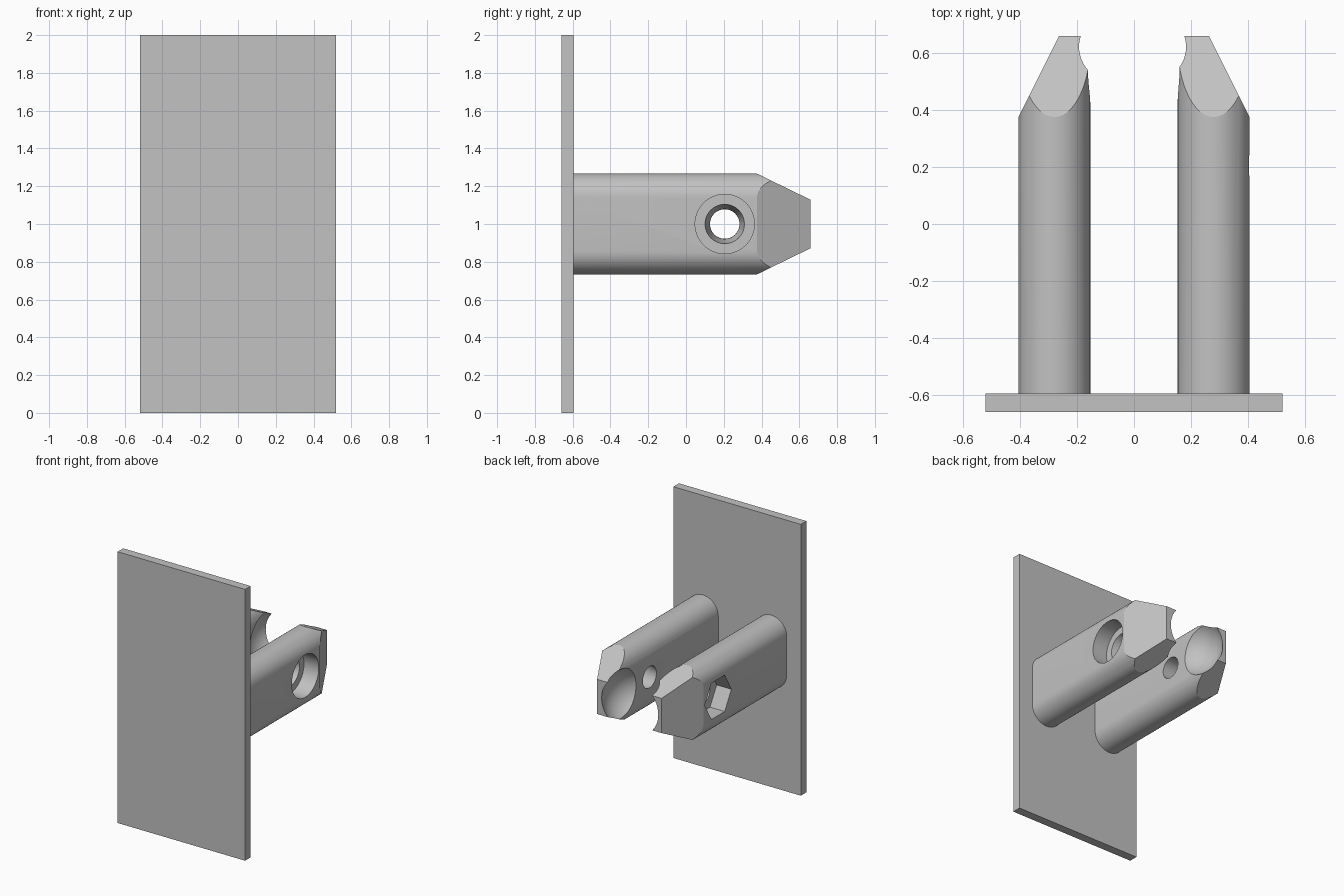
import bpy, bmesh, math
from mathutils import Vector, Matrix

if "Cube" in bpy.data.objects:
    bpy.data.objects.remove(bpy.data.objects["Cube"], do_unlink=True)

grey = bpy.data.materials.new("plain grey")
grey.use_nodes = True
colour = (0.54, 0.54, 0.54, 1)
grey.diffuse_color = colour
grey.node_tree.nodes["Principled BSDF"].inputs["Base Color"].default_value = colour

BACK, TIP = -0.61, 0.66      # prong ends along y
CX, RAD, HALF_FLAT = 0.279, 0.126, 0.141
HOLE_Y = 0.205


def make_object(name, bm):
    bmesh.ops.recalc_face_normals(bm, faces=bm.faces[:])
    mesh = bpy.data.meshes.new(name)
    bm.to_mesh(mesh)
    bm.free()
    mesh.materials.append(grey)
    obj = bpy.data.objects.new(name, mesh)
    bpy.context.collection.objects.link(obj)
    return obj


def activate(obj):
    bpy.ops.object.select_all(action='DESELECT')
    obj.select_set(True)
    bpy.context.view_layer.objects.active = obj


def slice_off(bm, point, normal):
    geom = bm.verts[:] + bm.edges[:] + bm.faces[:]
    cut = bmesh.ops.bisect_plane(bm, geom=geom, plane_co=point,
                                 plane_no=normal, clear_outer=True)
    edges = [e for e in cut["geom_cut"] if isinstance(e, bmesh.types.BMEdge)]
    bmesh.ops.edgeloop_fill(bm, edges=edges)


def bore(side, x_in, x_out, r_in, r_out, segments=64, turn=0.0):
    """Round, conical or six-sided cutter running outward along x."""
    bm = bmesh.new()
    bmesh.ops.create_cone(bm, cap_ends=True, segments=segments,
                          radius1=r_in, radius2=r_out, depth=x_out - x_in)
    mat = (Matrix.Translation((side * (x_in + x_out) / 2, HOLE_Y, 1))
           @ Matrix.Rotation(side * math.pi / 2, 4, 'Y')
           @ Matrix.Rotation(turn, 4, 'Z'))
    bmesh.ops.transform(bm, matrix=mat, verts=bm.verts[:])
    return make_object("bore_cutter", bm)


def dish(side, rim, radius=0.22):
    """Ball cutter that leaves a round hollow on the inner face."""
    bm = bmesh.new()
    bmesh.ops.create_uvsphere(bm, u_segments=64, v_segments=40, radius=radius)
    x = CX - RAD - math.sqrt(radius ** 2 - rim ** 2)
    bmesh.ops.translate(bm, verts=bm.verts[:], vec=(side * x, 0.55, 1))
    return make_object("dish_cutter", bm)


def prong(name, side, cutters):
    # Upright slot-shaped section drawn along y
    bm = bmesh.new()
    ring = []
    steps = 24
    for sign in (1, -1):
        for i in range(steps + 1):
            a = math.pi * i / steps
            ring.append(bm.verts.new((side * CX + sign * RAD * math.cos(a), BACK,
                                      1 + sign * (HALF_FLAT + RAD * math.sin(a)))))
    face = bm.faces.new(ring)
    ext = bmesh.ops.extrude_face_region(bm, geom=[face])
    moved = [v for v in ext["geom"] if isinstance(v, bmesh.types.BMVert)]
    bmesh.ops.translate(bm, verts=moved, vec=(0, TIP - BACK, 0))
    bmesh.ops.recalc_face_normals(bm, faces=bm.faces[:])
    # Tapered tip: outer side, top and bottom
    slice_off(bm, Vector((side * 0.263, TIP, 1)), Vector((side * 2, 1, 0)))
    for up in (1, -1):
        slice_off(bm, Vector((side * CX, TIP, 1 + up * 0.128)), Vector((0, 1, up * 2.05)))
    obj = make_object(name, bm)
    # Cut the holes and hollows
    activate(obj)
    for cutter in cutters:
        cutter.hide_render = True
        mod = obj.modifiers.new("cut", 'BOOLEAN')
        mod.operation = 'DIFFERENCE'
        mod.solver = 'EXACT'
        mod.object = cutter
        bpy.ops.object.modifier_apply(modifier=mod.name)
        bpy.data.objects.remove(cutter, do_unlink=True)
    bpy.ops.object.shade_smooth_by_angle(angle=math.radians(22))
    return obj


# Wall plate
bm = bmesh.new()
bmesh.ops.create_cube(bm, size=1)
bmesh.ops.scale(bm, verts=bm.verts[:], vec=(1.04, 0.065, 2))
bmesh.ops.translate(bm, verts=bm.verts[:], vec=(0, -0.6275, 1))
make_object("back_plate", bm)

# Prong with a round screw-head recess
prong("screw_prong", 1, [bore(1, 0.14, 0.30, 0.076, 0.107),
                         bore(1, 0.285, 0.45, 0.157, 0.157), dish(1, 0.186)])

# Prong with a six-sided nut recess
prong("nut_prong", -1, [bore(-1, 0.14, 0.30, 0.078, 0.078),
                        bore(-1, 0.285, 0.45, 0.155, 0.155, 6), dish(-1, 0.192)])
